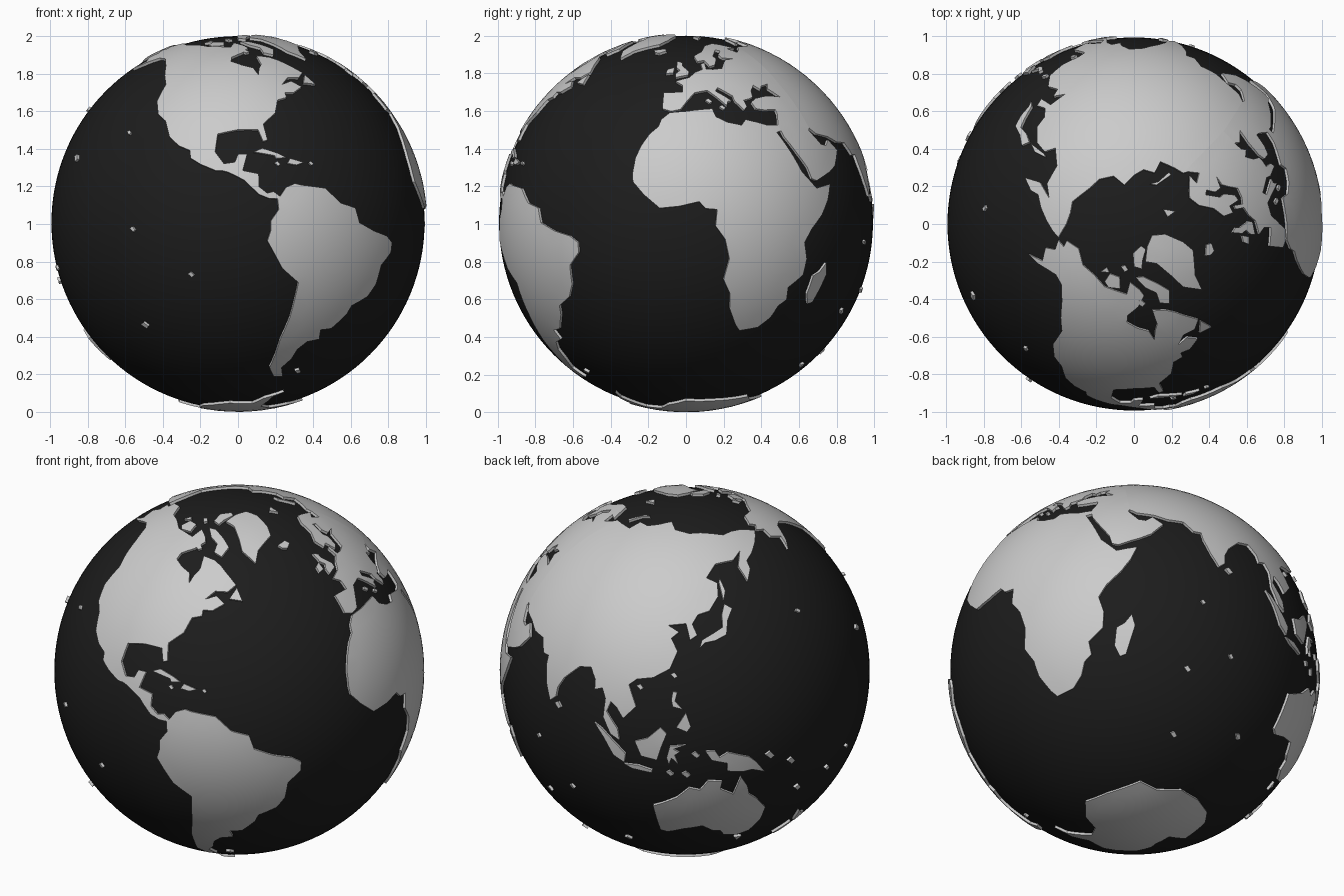
import bpy, bmesh, math
from mathutils import Vector
from mathutils.geometry import delaunay_2d_cdt

R_SEA, R_LAND = 0.993, 1.007
CENTRE = Vector((0, 0, R_LAND))
STEP = 0.065


def unit(lon, lat):
    lon, lat = math.radians(lon), math.radians(lat)
    return Vector((math.cos(lat) * math.cos(lon), math.cos(lat) * math.sin(lon), math.sin(lat)))


def smooth(ob):
    bpy.ops.object.select_all(action='DESELECT')
    ob.select_set(True)
    bpy.context.view_layer.objects.active = ob
    bpy.ops.object.shade_smooth_by_angle(angle=math.radians(25))


def land(name, *coords):
    """Raised plate on the sphere from a coast outline of lon, lat pairs."""
    corners = [unit(a, b) for a, b in zip(coords[::2], coords[1::2])]
    # coast split into short arcs
    coast = []
    for a, b in zip(corners, corners[1:] + corners[:1]):
        k = max(1, math.ceil(a.angle(b) / STEP))
        coast += [a.lerp(b, i / k).normalized() for i in range(k)]
    # local flat map around the middle of the plate
    c = sum(coast, Vector()).normalized()
    east = Vector((-c.y, c.x, 0)).normalized()
    north = c.cross(east)

    def flat(p):
        d = Vector((p.dot(east), p.dot(north)))
        return d.normalized() * c.angle(p) if d.length > 1e-9 else d

    def curved(q):
        t = q.length
        if t < 1e-9:
            return c.copy()
        return c * math.cos(t) + (east * q.x + north * q.y) * (math.sin(t) / t)

    pts = [flat(p) for p in coast]
    n = len(pts)
    reach = int(max(p.length for p in pts) / STEP) + 1
    inner = [Vector(((i + 0.5 * (j % 2)) * STEP, j * STEP * 0.87))
             for i in range(-reach, reach + 1) for j in range(-reach - 3, reach + 4)]
    inner = [q for q in inner if min((q - p).length for p in pts) > STEP * 0.45]
    vs, _, fs, *_ = delaunay_2d_cdt(pts + inner, [(i, (i + 1) % n) for i in range(n)], [], 1, 1e-6)
    # top surface, then walls down into the sea
    bm = bmesh.new()
    used = {i for f in fs for i in f}
    top = {i: bm.verts.new(curved(vs[i]) * R_LAND + CENTRE) for i in used}
    for f in fs:
        bm.faces.new([top[i] for i in f])
    rim = [(e.link_loops[0].vert, e.link_loops[0].link_loop_next.vert)
           for e in bm.edges if e.is_boundary]
    low = {v: bm.verts.new((v.co - CENTRE) * ((R_SEA - 0.006) / R_LAND) + CENTRE)
           for v in {v for pair in rim for v in pair}}
    for a, b in rim:
        bm.faces.new((b, a, low[a], low[b]))
    me = bpy.data.meshes.new(name)
    bm.to_mesh(me)
    bm.free()
    ob = bpy.data.objects.new(name, me)
    bpy.context.collection.objects.link(ob)
    smooth(ob)


# ocean ball
bpy.ops.mesh.primitive_uv_sphere_add(segments=128, ring_count=64, radius=R_SEA, location=CENTRE)
sea = bpy.context.object
sea.name = "ocean"
smooth(sea)
mat = bpy.data.materials.new("ocean_black")
mat.diffuse_color = (0.012, 0.012, 0.012, 1)
sea.data.materials.append(mat)

# continents
land("africa", -6, 35.5, 0, 36, 10, 37, 11, 34, 15, 32, 20, 31, 22, 33, 30, 31, 34.5, 31, 35, 29, 33, 28.5,
     35.5, 24, 37.5, 20, 39.5, 15.5, 43, 12, 44.5, 10.5, 51, 11.8, 49, 7, 46, 2.5, 41.5, -2, 39, -6,
     40.5, -11, 40, -16, 35, -20, 35.5, -24, 32.8, -26, 31, -30, 27, -33.5, 20, -34.7, 18, -32.5,
     15, -27, 14.5, -22, 12, -17.5, 13.5, -11, 12, -5, 9, -1, 9.5, 4, 6, 4.3, 4, 6.4, -2, 5, -8, 4.4,
     -13, 8.5, -16.7, 12.5, -17, 15, -16.5, 20, -15, 24, -12.5, 28, -9.7, 30.5, -9, 33)
land("south_america", -77, 8, -75, 10.8, -72, 12, -70, 11.5, -62, 10.5, -57, 6, -51.5, 4.5, -50, 0, -44, -2.5,
     -38, -4, -35, -6, -35, -9, -39, -13, -39.5, -19, -42, -23, -48, -26, -49, -29, -53.5, -34, -58, -34.5,
     -57, -38, -62, -39, -65, -42, -66, -46, -69, -50, -66, -54.5, -71, -54.5, -75, -50, -74, -44,
     -73.5, -38, -71.5, -30, -70.3, -18.5, -76, -14, -81, -5.5, -80, -2.5, -80, 0.5, -77.5, 4, -77.8, 7.3)
land("central_america", -77.8, 7.3, -80.5, 7.4, -83.5, 8.6, -86, 11, -88, 13, -93, 15.5, -95, 16, -94.5, 18.2,
     -91, 18.7, -90, 21.2, -87, 21.3, -88.5, 16, -83.5, 15, -83.5, 11, -81, 9, -79, 9.5, -77, 8)
land("north_america", -95, 16, -97, 16, -102, 18, -105.5, 20, -106, 22.5, -110, 24, -114, 27, -117, 32.5,
     -121, 35, -124, 40, -124, 47, -128, 51, -133, 56, -140, 60, -147, 60.5, -152, 59, -158, 56.5, -164, 54.5,
     -158, 58.5, -165, 61, -162, 64, -168, 65.8, -162, 67, -166, 68.5, -156, 71.3, -141, 69.7, -128, 70,
     -115, 68.5, -96, 68, -94, 72, -85, 69.5, -82, 67.5, -87, 64, -94, 61, -94, 58.5, -88, 56.5, -82, 55,
     -80, 51.5, -79, 54.5, -77, 57, -78, 62, -70, 61, -65, 59, -62, 57, -56, 52.5, -60, 50, -66, 50, -70, 47,
     -65, 48.5, -61, 46, -66, 43.5, -70, 43.5, -70, 41.5, -74, 40.5, -76, 35.5, -81, 31.5, -80, 26,
     -81.5, 25.5, -83, 29.5, -90, 29.5, -97, 28, -97.5, 22, -94.5, 18.2)
land("europe", -9, 37, -9.3, 43.3, -1.5, 43.5, -1.5, 46.5, -4.7, 48.3, 1.5, 50, 4.5, 52.5, 8.5, 54, 8.2, 57,
     10.5, 57.5, 10.5, 54.2, 14, 54, 19, 54.5, 21.5, 57.3, 24, 59.3, 30, 59.8, 22.5, 60.3, 21.5, 62.5, 25.3, 65,
     22, 65.7, 17.3, 61.5, 18.5, 59.8, 16, 56.3, 12.8, 55.5, 10.7, 59, 6.5, 58.2, 5, 61.5, 11, 64.5, 16, 69,
     25, 71, 31, 70, 41, 67, 33, 66.7, 38, 64, 44, 66.5, 46, 68, 46, 47, 39, 47, 35, 46.2, 33.5, 44.6,
     31, 46.5, 28.5, 44, 28, 41.5, 26, 40.8, 23.5, 40.3, 24, 37.8, 22.5, 36.5, 19.5, 40, 19.3, 42,
     13.7, 45.5, 12.5, 44, 16, 41.8, 18.3, 40, 16.5, 39.8, 16, 38, 12.5, 41.5, 9, 44.3, 3.5, 43.3,
     0, 39.5, -2, 36.8, -5.5, 36)
land("west_asia", 46, 47, 48.5, 30, 48, 29, 50.3, 26, 51.5, 24.5, 54, 24, 56.3, 26, 59.8, 22.5, 55.5, 17.5,
     52, 15.6, 45, 12.8, 43, 13.5, 42, 17, 39, 21.5, 35.5, 27, 35, 29, 34.5, 31, 36, 35, 36, 36.7, 31, 36.5,
     27.5, 37, 26.5, 39.5, 29, 41, 35, 42, 41.5, 41.6, 37.5, 45, 39, 47)
land("asia", 46, 47, 46, 68, 54, 68.5, 67, 69, 68, 73, 80, 73, 90, 75, 104, 77.7, 113, 74, 128, 72.5, 140, 72.5,
     160, 69.7, 170, 70, 180, 69, 190, 66, 185, 64.5, 178, 62.5, 170, 60, 163, 58, 162, 55, 157, 51.2, 156, 57,
     163, 62, 155, 59.5, 143, 59.3, 136, 54.7, 141, 52.5, 140, 48, 135, 43.5, 130, 42.5, 127.5, 39.5, 129.3, 36,
     126.5, 34.5, 125, 39.7, 118, 39, 122.3, 37, 119.5, 35, 122, 31, 119.5, 25.5, 114, 22.5, 108.5, 21.5,
     106, 19.5, 109, 13, 105, 8.7, 102.5, 12, 100.5, 13.4, 99.3, 10, 103.3, 5, 104, 1.4, 101, 3, 98.3, 8,
     98.5, 14, 97, 17, 94.3, 16, 94, 19, 91.5, 22.5, 87, 21.5, 82, 16.7, 80, 13, 79.8, 10, 77.5, 8, 75, 12.5,
     73, 18, 72.7, 21, 70, 21, 67, 25, 61.5, 25.2, 57, 27, 51, 28, 48.5, 30)
land("australia", 114, -22, 115.5, -34, 118, -35, 124, -33, 131, -31.5, 135, -34.5, 138, -35, 140, -38, 146, -39,
     150, -37.5, 153, -32, 153.3, -26, 149, -21, 146, -18.5, 145, -15, 142.5, -11, 140.5, -17.6, 136, -15,
     136.5, -12, 132, -11.5, 129.5, -15, 126, -14, 122, -18, 117, -20.7)
land("antarctica", -57, -63.5, -62, -67, -61, -74, -60, -76, -38, -78, -20, -74, 0, -70, 25, -70, 40, -69,
     55, -66.5, 70, -69, 90, -66.5, 110, -66.5, 130, -66.5, 145, -67.5, 170, -71.5, 165, -78, 195, -78.5,
     205, -77, 225, -75, 250, -73.5, 262, -72.5, 285, -73, 292, -68)

# northern islands
land("greenland", -73, 78, -60, 82, -32, 83.5, -18, 80, -20, 74, -24, 70, -40, 65, -44, 60, -52, 65, -54, 70, -60, 76)
land("baffin_island", -88, 73.5, -80, 73.5, -68, 70, -62, 66.5, -66, 62.5, -72, 64, -72, 67.5, -80, 70)
land("ellesmere_island", -90, 77, -92, 81, -72, 83, -65, 81.5, -77, 78.5, -80, 76)
land("victoria_island", -117, 70, -116, 73, -105, 73, -102, 69.5, -112, 68.8)
land("banks_island", -125, 72, -122, 74.3, -117, 73.3)
land("newfoundland", -59, 47.7, -55.5, 51.5, -53, 47)
land("iceland", -24, 65.5, -22, 64, -18.5, 63.4, -14, 65, -16, 66.5)
land("britain", -5, 50, 1, 51.2, 1.5, 52.7, -2, 56, -2, 57.5, -5, 58.5, -5, 55, -3, 53.5, -5, 52)
land("ireland", -10, 51.8, -6.3, 52.3, -6, 55, -9.5, 54)
land("svalbard", 12, 79.5, 17, 76.7, 27, 80)
land("novaya_zemlya", 53, 71, 56, 70.7, 60, 75, 68, 76.8, 60, 76.2)

# east asian and pacific islands
land("japan", 130, 32, 132, 33.5, 136, 34, 140.5, 35.5, 142, 40, 145, 43.5, 142, 45.3, 140, 42, 139.5, 38,
     136, 36.5, 131, 34.4)
land("sakhalin", 142, 46.3, 144, 49.5, 143, 54, 142, 53)
land("sumatra", 95.3, 5.7, 98, 4.3, 103.5, -0.5, 106, -3, 105.5, -6, 102, -4, 98.7, 1.5)
land("java", 105.3, -6.5, 110, -6.4, 114.5, -7.7, 114.3, -8.7, 108, -7.8)
land("borneo", 109, 1.8, 113, 3.2, 117, 7, 119, 5, 117.5, 1, 116, -4, 111, -3)
land("sulawesi", 119, -3, 120, 1, 125, 1.5, 121, 0, 123, -1, 121.5, -2, 122.5, -5, 120.5, -3, 119.7, -5.5)
land("new_guinea", 131, -0.8, 134, -0.8, 135.5, -3.2, 138, -1.7, 145, -4.2, 147.5, -6.5, 150.5, -10.5,
     146, -8.8, 143, -9.2, 138, -8.3, 138, -5.5, 133, -4)
land("luzon", 120.3, 16, 120.7, 18.5, 122.2, 18.4, 121.5, 15.5, 124, 13, 120.8, 13.8)
land("mindanao", 122, 7.2, 125, 12, 126.5, 7.5, 125.3, 5.8)
land("new_zealand_north", 172.7, -34.5, 175.5, -36.8, 178.4, -37.8, 175.3, -41.5, 174, -39.3)
land("new_zealand_south", 172.7, -40.6, 174.2, -41.8, 170.7, -45.8, 168.5, -46.6, 166.6, -45.8)
land("tasmania", 144.8, -40.8, 148.2, -40.9, 147, -43.5)
land("madagascar", 49.3, -12.2, 50.4, -15.8, 47.3, -24.8, 45.2, -25.4, 43.5, -22, 44.4, -16.3, 47, -15)

# caribbean islands
land("cuba", -84.8, 22, -82, 23.2, -77, 21.6, -74.2, 20.2, -77.5, 19.9, -78, 20.8)
land("hispaniola", -74, 18.3, -73, 19.9, -68.5, 18.6, -71, 17.8)

# small islets: longitude, latitude, half size in degrees
ISLETS = [(-156, 20, 1.4), (-131, 28.5, 0.9), (-124, -2, 1), (-105, -16, 1), (-126, -33, 1.3), (69, -28, 1.2),
          (72, -6, 0.9), (81, 7.5, 1.4), (84, -21, 1), (69, -49, 1.2), (100, -43, 1.2), (174, 37, 1),
          (-172, -14, 1), (178, -18, 1.2), (165, -21, 1.4), (160, -9, 1.5), (152, -5, 1.6), (121, 23.5, 1.1),
          (109.8, 19.2, 1.1), (14, 37.5, 1), (9, 40, 1.1), (125, -9, 1.4), (120, -8.6, 1.2), (128, -2, 1.3),
          (-59, -52, 1.2), (-66, 18.3, 0.8), (-77.3, 18.2, 0.9), (-102, 76, 1.2), (-85, 65, 1.4)]
for i, (lon, lat, s) in enumerate(ISLETS):
    w = s / math.cos(math.radians(lat))
    land(f"islet_{i + 1}", lon - w, lat + 0.3 * s, lon + 0.2 * w, lat - 0.8 * s, lon + w, lat - 0.2 * s, lon, lat + 0.9 * s)
